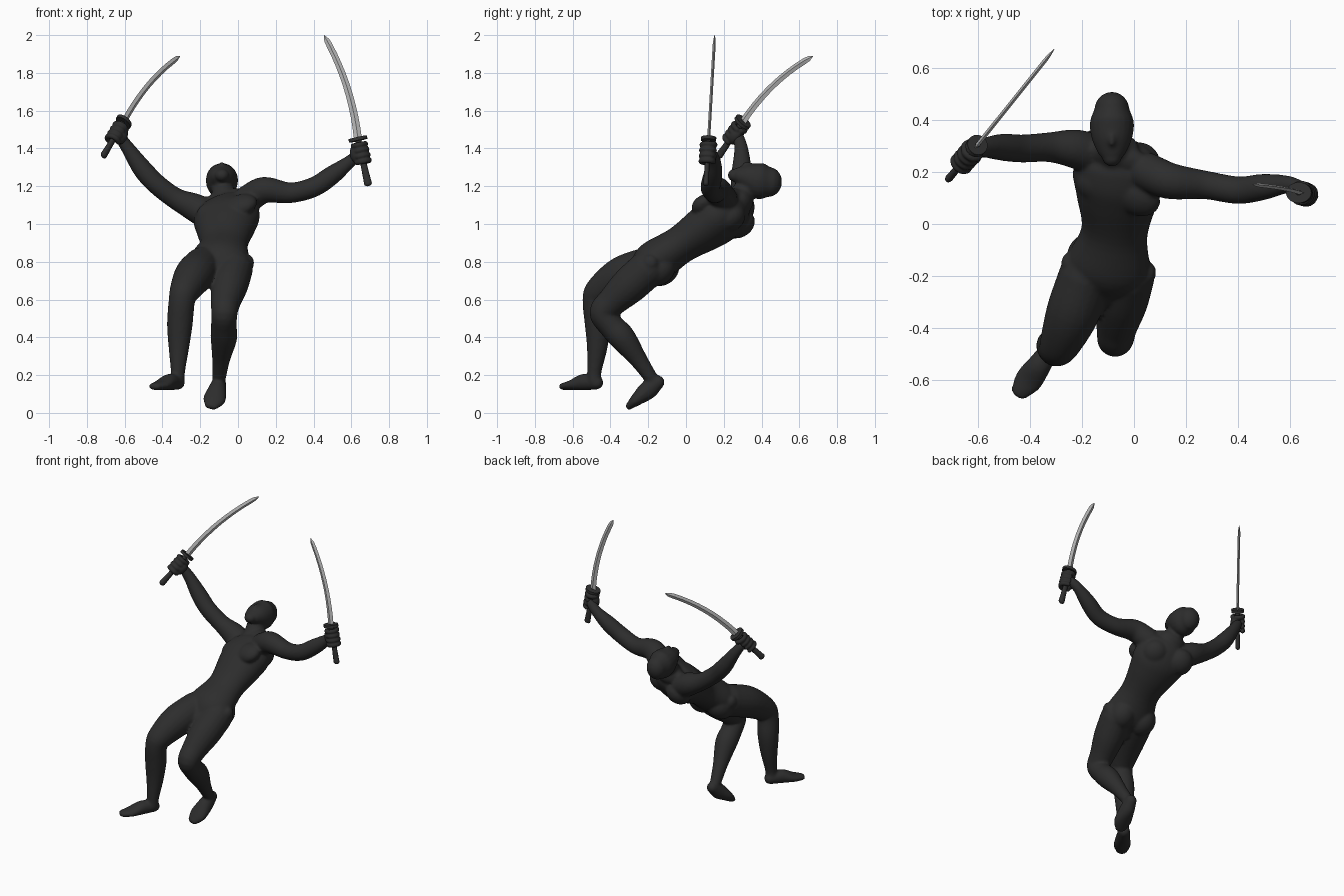
import bpy, bmesh, math
from mathutils import Vector as V, Matrix


def material(name, r, g, b):
    m = bpy.data.materials.new(name)
    m.diffuse_color = (r, g, b, 1)
    return m


SUIT = material("black suit", 0.026, 0.026, 0.026)
STEEL = material("blade steel", 0.5, 0.5, 0.5)
HILT = material("dark hilt", 0.03, 0.03, 0.03)


def smooth_path(pts, steps):
    """Catmull-Rom through (x, y, z, width, depth) points."""
    P = [list(p) + [p[3]] * (5 - len(p)) for p in pts]
    P = [[2 * a - b for a, b in zip(P[0], P[1])]] + P + [[2 * a - b for a, b in zip(P[-1], P[-2])]]
    out = []
    for i in range(1, len(P) - 2):
        for k in range(steps):
            t = k / steps
            out.append([0.5 * (2 * b + (c - a) * t + (2 * a - 5 * b + 4 * c - d) * t * t
                               + (3 * b - a - 3 * c + d) * t ** 3)
                        for a, b, c, d in zip(*P[i - 1:i + 3])])
    return out + [P[-2]]


def tube(bm, pts, side=(1, 0, 0), side2=None, n=20, steps=5, round_ends=True):
    """Closed tube with oval sections; 'side' is the width direction."""
    S = smooth_path(pts, steps)
    C = [V(s[:3]) for s in S]
    s0, s1 = V(side), V(side2 or side)
    rings = []
    for i, s in enumerate(S):
        t = (C[min(i + 1, len(C) - 1)] - C[max(i - 1, 0)]).normalized()
        u = s0.lerp(s1, i / (len(S) - 1))
        u = (u - t * u.dot(t)).normalized()
        rings.append((C[i], u, t.cross(u), s[3], s[4], t))
    if round_ends:
        for end, sign in ((0, -1), (-1, 1)):
            c, u, v, w, d, t = rings[end]
            cap = [(c + t * sign * min(w, d) * math.sin(a), u, v, w * math.cos(a), d * math.cos(a), t)
                   for a in (0.4, 0.8, 1.15, 1.45)]
            rings = cap[::-1] + rings if end == 0 else rings + cap
    loops = []
    for c, u, v, w, d, t in rings:
        loops.append([bm.verts.new(c + u * w * math.cos(2 * math.pi * k / n)
                                   + v * d * math.sin(2 * math.pi * k / n)) for k in range(n)])
    for a, b in zip(loops, loops[1:]):
        for k in range(n):
            bm.faces.new((a[k], a[(k + 1) % n], b[(k + 1) % n], b[k]))
    bm.faces.new(loops[0][::-1])
    bm.faces.new(loops[-1])


def blob(bm, centre, size, x_axis=(1, 0, 0), z_axis=(0, 0, 1)):
    """Ellipsoid with its own axes."""
    x = V(x_axis).normalized()
    z = V(z_axis)
    z = (z - x * z.dot(x)).normalized()
    rot = Matrix((x, z.cross(x), z)).transposed().to_4x4()
    bmesh.ops.create_uvsphere(bm, u_segments=20, v_segments=12, radius=1,
                              matrix=Matrix.Translation(centre) @ rot @ Matrix.Diagonal((*size, 1)))


def finish(bm, name, mat, voxel=0, smooth=True):
    bmesh.ops.recalc_face_normals(bm, faces=bm.faces)
    me = bpy.data.meshes.new(name)
    for f in bm.faces:
        f.smooth = smooth
    bm.to_mesh(me)
    bm.free()
    me.materials.append(mat)
    ob = bpy.data.objects.new(name, me)
    bpy.context.collection.objects.link(ob)
    if voxel:
        r = ob.modifiers.new("blend parts", 'REMESH')
        r.mode, r.voxel_size, r.use_smooth_shade = 'VOXEL', voxel, True
        s = ob.modifiers.new("soften", 'SMOOTH')
        s.factor, s.iterations = 0.5, 4
    return ob


# ---- body, blended into one skin ----
body = bmesh.new()
HIPS, SHOULDERS, FRONT = (0.99, -0.12, 0), (0.94, -0.27, 0.22), (0, -0.54, 0.84)
# torso
tube(body, [(-0.125, -0.24, 0.745, 0.11, 0.08), (-0.1, -0.165, 0.80, 0.16, 0.112),
            (-0.075, -0.03, 0.89, 0.128, 0.1), (-0.065, 0.1, 0.975, 0.158, 0.12),
            (-0.06, 0.18, 1.03, 0.178, 0.125), (-0.06, 0.25, 1.085, 0.155, 0.1),
            (-0.065, 0.285, 1.12, 0.09, 0.07)], HIPS, SHOULDERS, 32)
# chest, shoulder-blade, trapezius and seat muscles
blob(body, (0.015, 0.1, 1.10), (0.09, 0.075, 0.05), SHOULDERS, FRONT)
blob(body, (-0.135, 0.145, 1.065), (0.09, 0.075, 0.05), SHOULDERS, FRONT)
blob(body, (0.02, 0.23, 1.03), (0.085, 0.09, 0.07), SHOULDERS, FRONT)
blob(body, (-0.14, 0.28, 1.0), (0.085, 0.09, 0.07), SHOULDERS, FRONT)
blob(body, (-0.065, 0.26, 1.13), (0.13, 0.06, 0.05), SHOULDERS, FRONT)
blob(body, (-0.025, -0.15, 0.76), (0.085, 0.1, 0.085), HIPS, FRONT)
blob(body, (-0.175, -0.13, 0.76), (0.085, 0.1, 0.085), HIPS, FRONT)
# round hip joints
blob(body, (0.055, -0.19, 0.795), (0.03, 0.042, 0.042), HIPS)
blob(body, (-0.25, -0.15, 0.80), (0.03, 0.042, 0.042), HIPS)
# neck and head, tipped back
tube(body, [(-0.068, 0.25, 1.10, 0.07), (-0.078, 0.3, 1.165, 0.06), (-0.085, 0.35, 1.21, 0.06)])
tube(body, [(-0.085, 0.44, 1.222, 0.068, 0.08), (-0.085, 0.39, 1.228, 0.085, 0.097),
            (-0.085, 0.33, 1.246, 0.078, 0.076), (-0.085, 0.275, 1.256, 0.055, 0.046),
            (-0.085, 0.255, 1.258, 0.038, 0.034)])
blob(body, (-0.085, 0.325, 1.315), (0.012, 0.03, 0.014))
# arms
tube(body, [(0.05, 0.2, 1.13, 0.075), (0.14, 0.165, 1.18, 0.07), (0.275, 0.15, 1.165, 0.055),
            (0.4, 0.13, 1.195, 0.053), (0.5, 0.143, 1.26, 0.05), (0.585, 0.152, 1.325, 0.035),
            (0.635, 0.14, 1.365, 0.03)], (0, 1, 0))
tube(body, [(-0.16, 0.27, 1.05, 0.08), (-0.235, 0.29, 1.09, 0.074), (-0.33, 0.295, 1.135, 0.057),
            (-0.43, 0.29, 1.21, 0.054), (-0.505, 0.295, 1.29, 0.052), (-0.575, 0.293, 1.39, 0.038),
            (-0.62, 0.28, 1.455, 0.03)], (0, 1, 0))
# legs
tube(body, [(-0.02, -0.2, 0.765, 0.1), (-0.045, -0.3, 0.675, 0.098), (-0.065, -0.39, 0.59, 0.08),
            (-0.072, -0.442, 0.53, 0.07), (-0.075, -0.395, 0.46, 0.068), (-0.075, -0.335, 0.395, 0.07),
            (-0.09, -0.25, 0.28, 0.047), (-0.1, -0.185, 0.185, 0.036)])
tube(body, [(-0.185, -0.2, 0.775, 0.105), (-0.235, -0.34, 0.725, 0.103), (-0.28, -0.45, 0.65, 0.082),
            (-0.297, -0.478, 0.595, 0.07), (-0.308, -0.468, 0.47, 0.068), (-0.313, -0.47, 0.35, 0.055),
            (-0.318, -0.485, 0.22, 0.038), (-0.32, -0.485, 0.17, 0.038)])
# feet
tube(body, [(-0.1, -0.15, 0.162, 0.037), (-0.11, -0.2, 0.122, 0.048, 0.05),
            (-0.125, -0.26, 0.072, 0.06, 0.034), (-0.14, -0.298, 0.038, 0.04, 0.02)], (1, 0, 0))
tube(body, [(-0.318, -0.475, 0.16, 0.037), (-0.362, -0.54, 0.163, 0.046, 0.044),
            (-0.405, -0.6, 0.147, 0.054, 0.028), (-0.442, -0.648, 0.14, 0.036, 0.019)], (0.85, -0.53, 0))
finish(body, "body", SUIT, 0.009)


# ---- fists ----
def fist(name, grip, axis, wrist, flip):
    bm = bmesh.new()
    g, a = V(grip), V(axis).normalized()
    k = g - V(wrist)
    k = (k - a * k.dot(a)).normalized()
    c = a.cross(k) * flip
    blob(bm, g - k * 0.024 - c * 0.012, (0.05, 0.032, 0.034), a, k)
    for i in range(4):  # fingers curl round the handle
        o = g + a * (-0.046 + 0.03 * i)
        arc = [math.radians(d) for d in (-130, -85, -40, 10, 60, 110)]
        tube(bm, [(*(o + (k * math.cos(t) + c * math.sin(t)) * 0.034), 0.0145) for t in arc],
             a, n=10, steps=3)
    o = g + a * 0.035  # thumb
    tube(bm, [(*(o + (k * math.cos(t) + c * math.sin(t)) * 0.034 + a * 0.012), 0.015)
              for t in (3.3, 2.6, 1.9, 1.3)], a, n=10, steps=3)
    finish(bm, name, SUIT, 0.005)


# ---- curved swords ----
def sword(label, pommel, guard, tip, bow, sag):
    p, g, t = V(pommel), V(guard), V(tip)
    a, chord = (g - p).normalized(), t - g
    b = V(bow)
    b = (b - chord * b.dot(chord) / chord.length_squared).normalized()
    # handle, flared at the end
    bm = bmesh.new()
    tube(bm, [(*p, 0.021, 0.015), (*p.lerp(g, 0.15), 0.019, 0.014),
              (*p.lerp(g, 0.6), 0.016, 0.012), (*g, 0.017, 0.013)], b, n=12, steps=3)
    finish(bm, label + "_sword_handle", HILT)
    # oval guard
    bm = bmesh.new()
    tube(bm, [(*(g - a * 0.009), 0.05, 0.04), (*(g + a * 0.009), 0.05, 0.04)],
         b, n=24, steps=1, round_ends=False)
    finish(bm, label + "_sword_guard", HILT, smooth=False)
    # blade with a ridge each side
    bm = bmesh.new()
    pts = []
    for i in range(11):
        s = i / 10
        w = 0.021 - 0.005 * s
        pts.append([*(g + chord * s + b * 4 * sag * s * (1 - s)), w, 0.008])
    pts[-1][3:] = [0.001, 0.001]
    pts.insert(10, [*(V(pts[9][:3]).lerp(V(pts[10][:3]), 0.5)), 0.014, 0.006])
    tube(bm, pts, b, n=4, steps=1, round_ends=False)
    finish(bm, label + "_sword_blade", STEEL, smooth=False)


sword("right", (-0.71, 0.177, 1.365), (-0.605, 0.3, 1.54), (-0.307, 0.672, 1.888), (0, 0, 1), 0.035)
sword("left", (0.688, 0.106, 1.215), (0.635, 0.12, 1.45), (0.455, 0.152, 2.0), (1, 0, 0), 0.03)
fist("right_hand", (-0.642, 0.258, 1.478), (0.105, 0.123, 0.175), (-0.585, 0.293, 1.4), -1)
fist("left_hand", (0.652, 0.116, 1.375), (-0.053, 0.014, 0.235), (0.59, 0.152, 1.33), 1)
